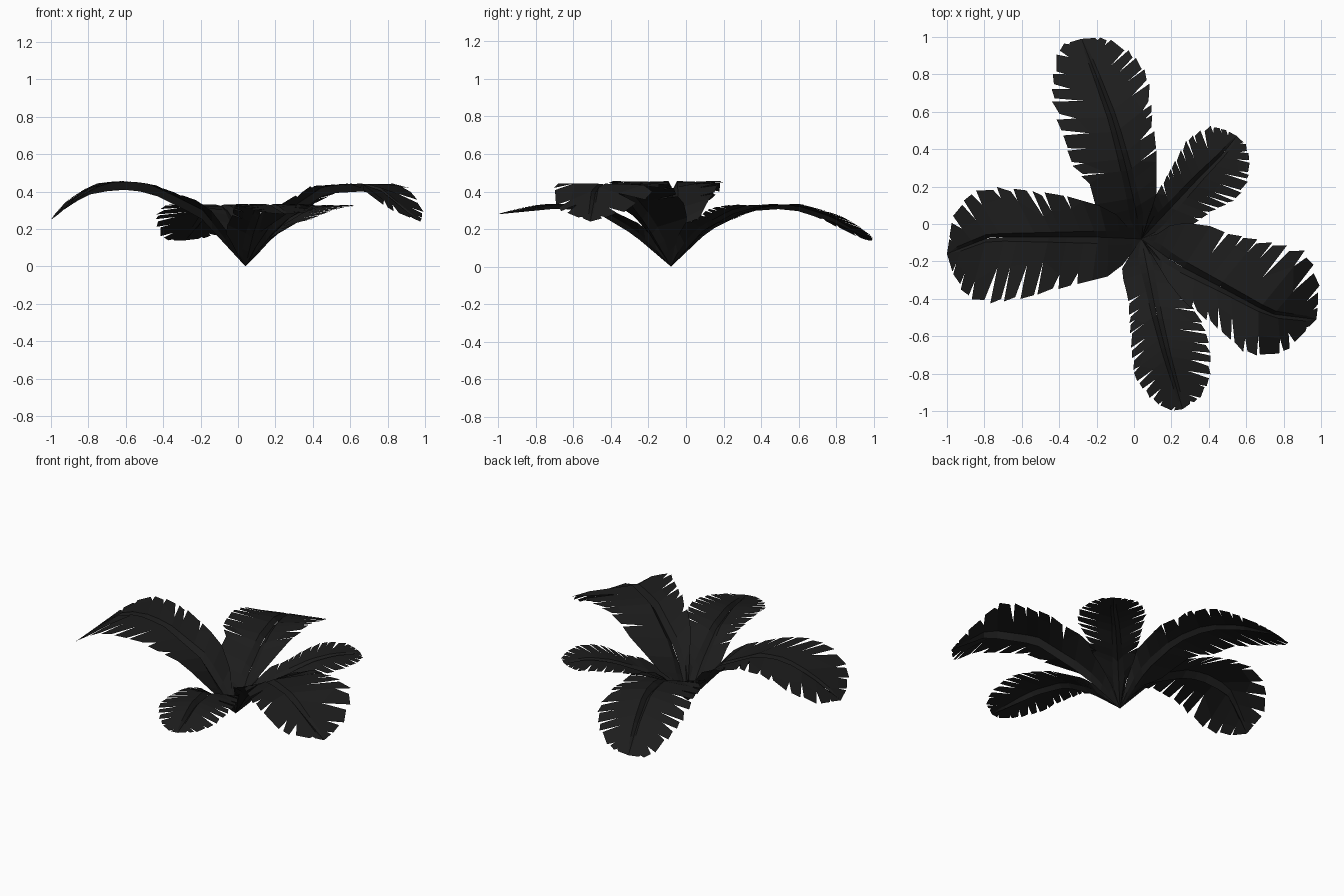
import bpy, bmesh, random
from mathutils import Vector

if "Cube" in bpy.data.objects:
    bpy.data.objects.remove(bpy.data.objects["Cube"])

random.seed(4)
BASE = (0.04, -0.08)

leaf_mat = bpy.data.materials.new("charcoal leaf")
leaf_mat.diffuse_color = (0.0122, 0.0122, 0.0122, 1)
leaf_mat.use_nodes = True
leaf_mat.node_tree.nodes["Principled BSDF"].inputs["Base Color"].default_value = leaf_mat.diffuse_color


def along(points, t):
    """Point at fraction t of a polyline's length."""
    pts = [Vector(p) for p in points]
    lens = [(b - a).length for a, b in zip(pts, pts[1:])]
    d = max(0, min(1, t)) * sum(lens)
    for a, b, l in zip(pts, pts[1:], lens):
        if d <= l:
            return a.lerp(b, d / l)
        d -= l
    return pts[-1].copy()


def make_leaf(name, rib, left, right, teeth, groove, cut):
    rib = [(*BASE, 0)] + rib
    base, tip = Vector(rib[0]).xy, Vector(rib[-1]).xy
    axis = tip - base
    stations = [((Vector(p).xy - base).dot(axis) / axis.length_squared, p[2]) for p in rib]

    def height(p):
        """Rib height beside p, and how far along the leaf p lies."""
        s = max(0, min(1, (p - base).dot(axis) / axis.length_squared))
        for (s0, z0), (s1, z1) in zip(stations, stations[1:]):
            if s <= s1 + 1e-6:
                return z0 + (z1 - z0) * (s - s0) / (s1 - s0), s
        return stations[-1][1], s

    bm = bmesh.new()

    def vert(p, frac):
        # frac 0 is the groove bottom, small is groove lip, 1 is the margin
        z, s = height(p)
        if frac > 0:
            z += groove * min(1, s * 5) * min(1, (1 - s) * 4)
            z += 0.07 * frac * max(0, 1 - s / 0.45) * min(1, s * 8)
        return bm.verts.new((p.x, p.y, z))

    def lip(t, e):
        c = along(rib, t).xy
        d = e - c
        w = min(0.036 * min(1, t * 8 + 0.1) * (1.15 - 0.75 * t), d.length * 0.5)
        return c + (d.normalized() * w if d.length > 1e-6 else d)

    for side in (left, right):
        edge = [BASE] + side + [tuple(tip)]
        # uneven tear positions and notch depths, none near the stalk or tip
        ts = [(i + (random.uniform(-0.22, 0.22) if 0 < i < teeth else 0)) / teeth
              for i in range(teeth + 1)]
        cuts = [cut * random.uniform(0.45, 1.35) if 0.33 < t < 0.99 else 0 for t in ts]
        for t0, t1, d0, d1 in zip(ts, ts[1:], cuts, cuts[1:]):
            e0, e1 = along(edge, t0), along(edge, t1)
            g0, g1 = lip(t0, e0), lip(t1, e1)
            c0, c1 = along(rib, t0).xy, along(rib, t1).xy
            n0, n1 = g0.lerp(e0, 1 - d0), g1.lerp(e1, 1 - d1)
            f0 = e0.lerp(e1, random.uniform(0.06, 0.3) if d0 else 0)
            f1 = e1.lerp(e0, random.uniform(0.04, 0.12) if d1 else 0)
            if d0:
                f0 = f0.lerp(c0, random.random() * 0.08)
            # groove wall
            quad = [vert(c0, 0), vert(c1, 0), vert(g1, 0.05), vert(g0, 0.05)]
            bm.faces.new(quad)
            # inner blade, then torn outer leaflet
            a, b = vert(n0, 1 - d0), vert(n1, 1 - d1)
            bm.faces.new([quad[3], quad[2], b, a])
            if d0 or d1:
                bm.faces.new([a, b, vert(f1, 1), vert(f0, 1)])

    bmesh.ops.remove_doubles(bm, verts=bm.verts, dist=0.0005)
    bmesh.ops.dissolve_degenerate(bm, edges=bm.edges, dist=0.0005)
    bmesh.ops.recalc_face_normals(bm, faces=bm.faces)
    if sum(f.normal.z * f.calc_area() for f in bm.faces) < 0:
        bmesh.ops.reverse_faces(bm, faces=bm.faces)
    mesh = bpy.data.meshes.new(name)
    bm.to_mesh(mesh)
    bm.free()
    mesh.materials.append(leaf_mat)
    bpy.context.collection.objects.link(bpy.data.objects.new(name, mesh))


# Five arching fronds: rib path, the two margins seen from above
make_leaf("left_frond",
          [(-0.2, -0.07, 0.26), (-0.47, -0.07, 0.395), (-0.62, -0.07, 0.412), (-0.77, -0.07, 0.395),
           (-0.9, -0.12, 0.33), (-1.0, -0.16, 0.25)],
          [(0.0, -0.14), (-0.1, -0.27), (-0.3, -0.32), (-0.6, -0.40), (-0.8, -0.43), (-0.91, -0.39), (-0.97, -0.26)],
          [(-0.03, -0.02), (-0.12, 0.08), (-0.4, 0.16), (-0.75, 0.2), (-0.88, 0.17), (-0.97, 0.04)],
          14, 0.045, 0.5)
make_leaf("back_frond",
          [(0.0, 0.12, 0.19), (-0.05, 0.33, 0.295), (-0.11, 0.55, 0.31), (-0.2, 0.79, 0.235), (-0.28, 0.99, 0.14)],
          [(-0.03, -0.02), (-0.2, 0.05), (-0.22, 0.2), (-0.33, 0.3), (-0.38, 0.48), (-0.44, 0.62),
           (-0.44, 0.78), (-0.41, 0.93), (-0.35, 0.99)],
          [(0.06, -0.02), (0.12, 0.15), (0.12, 0.42), (0.1, 0.55), (0.08, 0.8), (0.0, 0.9), (-0.08, 0.98), (-0.2, 1.0)],
          16, 0.025, 0.48)
make_leaf("back_right_frond",
          [(0.2, 0.09, 0.19), (0.35, 0.25, 0.28), (0.47, 0.37, 0.315), (0.55, 0.47, 0.32)],
          [(0.06, -0.02), (0.11, 0.14), (0.22, 0.34), (0.28, 0.45), (0.4, 0.53), (0.5, 0.5)],
          [(0.1, -0.07), (0.32, 0.0), (0.42, 0.07), (0.55, 0.13), (0.61, 0.22), (0.62, 0.35), (0.6, 0.43)],
          17, 0.02, 0.5)
make_leaf("right_frond",
          [(0.22, -0.21, 0.22), (0.47, -0.34, 0.39), (0.73, -0.48, 0.405), (0.975, -0.51, 0.24)],
          [(0.1, -0.07), (0.22, 0.01), (0.38, 0.0), (0.5, -0.05), (0.75, -0.1), (0.92, -0.14), (1.0, -0.3)],
          [(0.08, -0.14), (0.2, -0.34), (0.3, -0.45), (0.5, -0.6), (0.6, -0.7), (0.75, -0.71), (0.83, -0.67)],
          14, 0.04, 0.48)
make_leaf("front_frond",
          [(0.08, -0.28, 0.17), (0.12, -0.48, 0.29), (0.17, -0.68, 0.31), (0.26, -0.99, 0.28)],
          [(0.0, -0.13), (-0.07, -0.25), (-0.03, -0.4), (-0.02, -0.62), (0.0, -0.82), (0.1, -0.95), (0.2, -1.0)],
          [(0.09, -0.13), (0.2, -0.27), (0.3, -0.42), (0.38, -0.55), (0.41, -0.68), (0.41, -0.82), (0.36, -0.93)],
          18, 0.025, 0.5)
